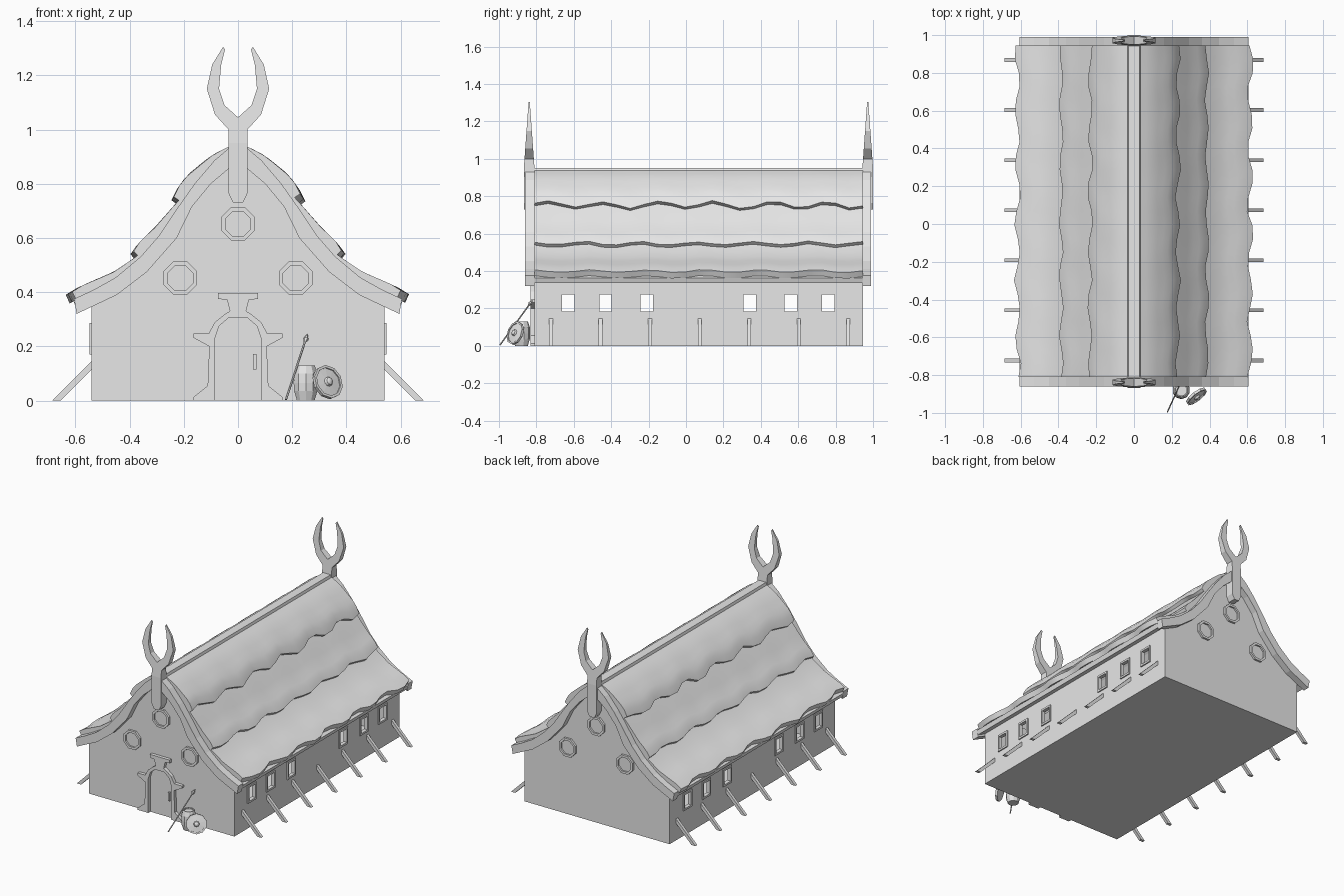
import bpy, bmesh, math, random
from mathutils import Vector

random.seed(4)
old = bpy.data.objects.get("Cube")
if old:
    bpy.data.objects.remove(old, do_unlink=True)

grey = bpy.data.materials.new("pale grey")
grey.use_nodes = True
grey.diffuse_color = (0.8, 0.8, 0.8, 1)
grey.node_tree.nodes["Principled BSDF"].inputs["Base Color"].default_value = (0.8, 0.8, 0.8, 1)

FRONT, BACK, HALF = -0.81, 0.945, 0.54
WINDOWS = [-0.63, -0.43, -0.21, 0.34, 0.56, 0.76]
OUTER = [(0, .95), (.035, .93), (.087, .886), (.16, .8), (.22, .715), (.29, .61),
         (.36, .53), (.45, .455), (.53, .41), (.605, .375)]
INNER = [(0, .88), (.035, .855), (.1, .8), (.17, .715), (.226, .6), (.337, .474), (.447, .39), (.595, .32)]


def finish(bm, name, smooth=False, fix=True):
    if fix:
        bmesh.ops.recalc_face_normals(bm, faces=bm.faces)
    me = bpy.data.meshes.new(name)
    bm.to_mesh(me)
    bm.free()
    me.materials.append(grey)
    ob = bpy.data.objects.new(name, me)
    bpy.context.collection.objects.link(ob)
    if smooth:
        bpy.ops.object.select_all(action='DESELECT')
        ob.select_set(True)
        bpy.context.view_layer.objects.active = ob
        bpy.ops.object.shade_smooth_by_angle(angle=math.radians(40))
    return ob


def prism(name, pts, y0, y1, taper=None):
    """Extrude an x-z outline along y; taper(z) scales the depth."""
    bm = bmesh.new()
    mid = (y0 + y1) / 2
    rows = []
    for y in (y0, y1):
        rows.append([bm.verts.new((x, mid + (y - mid) * (taper(z) if taper else 1), z)) for x, z in pts])
    bm.faces.new(rows[0])
    bm.faces.new(rows[1][::-1])
    n = len(pts)
    for i in range(n):
        j = (i + 1) % n
        bm.faces.new((rows[0][i], rows[0][j], rows[1][j], rows[1][i]))
    return finish(bm, name)


def mirrored(pts):
    """Close a half outline with its mirror image across x = 0."""
    return pts + [(-x, z) for x, z in reversed(pts) if abs(x) > 1e-5]


def panel(name, x, ys, zs, hole):
    """Wall sheet at x with grid cells left out as openings."""
    bm = bmesh.new()
    v = [[bm.verts.new((x, y, z)) for z in zs] for y in ys]
    for i in range(len(ys) - 1):
        for j in range(len(zs) - 1):
            if not hole(i, j):
                f = [v[i][j], v[i + 1][j], v[i + 1][j + 1], v[i][j + 1]]
                bm.faces.new(f if x > 0 else f[::-1])
    return finish(bm, name, fix=False)


def lathe(name, profile, sides, loc, axis=(0, 0, 1), smooth=False):
    """Turn an r-z profile around an axis."""
    rot = Vector(axis).to_track_quat('Z', 'Y')
    bm = bmesh.new()
    rings = []
    for r, z in profile:
        rings.append([bm.verts.new(Vector(loc) + rot @ Vector((r * math.cos(a), r * math.sin(a), z)))
                      for a in (math.tau * (k + .5) / sides for k in range(sides))])
    for a, b in zip(rings, rings[1:]):
        for k in range(sides):
            m = (k + 1) % sides
            bm.faces.new((a[k], a[m], b[m], b[k]))
    bm.faces.new(rings[0][::-1])
    bm.faces.new(rings[-1])
    return finish(bm, name, smooth)


def roof_z(x):
    for (x0, z0), (x1, z1) in zip(OUTER, OUTER[1:]):
        if x <= x1 or x1 == OUTER[-1][0]:
            return z0 + (z1 - z0) * (x - x0) / (x1 - x0)


# Hall shell: gables, floor and pierced side walls
gable = mirrored([(HALF, 0), (HALF, .37)] + [(x, z + .02) for x, z in INNER[-2::-1]])
for name, y in (("front_gable", FRONT), ("back_gable", BACK)):
    bm = bmesh.new()
    f = [bm.verts.new((x, y, z)) for x, z in gable]
    bm.faces.new(f if y < 0 else f[::-1])
    finish(bm, name, fix=False)
bm = bmesh.new()
bm.faces.new([bm.verts.new(p) for p in ((-HALF, FRONT, 0), (-HALF, BACK, 0), (HALF, BACK, 0), (HALF, FRONT, 0))])
finish(bm, "floor", fix=False)
breaks = [FRONT] + [w + d for w in WINDOWS for d in (-.034, .034)] + [BACK]
for side, s in (("left", 1), ("right", -1)):
    panel(side + "_wall", s * HALF, breaks, [0, .182, .275, .37], lambda i, j: i % 2 == 1 and j == 1)
    for w in WINDOWS:
        frame = panel(side + "_window_frame", s * .548, [w - .044, w - .033, w + .033, w + .044],
                      [.17, .183, .274, .287], lambda i, j: i == 1 and j == 1)
        frame.modifiers.new("depth", 'SOLIDIFY').thickness = .025

# Roof deck, end boards and ridge beam
deck = [(x, z - .012) for x, z in OUTER]
under = [(x, z + .015) for x, z in INNER]
for s in (1, -1):
    prism("roof_deck", [(s * x, z) for x, z in deck + under[::-1]], FRONT, BACK)
    for y0, y1 in ((-.86, FRONT), (BACK, .99)):
        prism("gable_board", [(s * x, z) for x, z in OUTER + INNER[::-1]], y0, y1)
prism("ridge_beam", [(-.035, .9), (.035, .9), (.035, .93), (.028, .952), (-.028, .952), (-.035, .93)], -.85, .98)


# Thatch courses with wavy lower edges
def thatch(name, s, x0, x1, lift, wave):
    bm = bmesh.new()
    rows, across = 24, 7
    phase = random.uniform(0, 6)
    grid = []
    for r in range(rows + 1):
        y = FRONT + (BACK - FRONT) * r / rows
        low = x1 + wave * math.sin(y * 21 + phase) + random.uniform(-.3, .3) * wave
        top, bottom = [], []
        for k in range(across + 1):
            t = k / across
            x = x0 + (low - x0) * t
            z = roof_z(x)
            n = Vector((roof_z(x - .03) - roof_z(x + .03), .06)).normalized()
            h = .006 + lift * min(1, 1.3 * t) * (.8 if k == across else 1)
            top.append(bm.verts.new((s * (x + n.x * h), y, z + n.y * h)))
            bottom.append(bm.verts.new((s * (x - n.x * .008), y, z - n.y * .008)))
        grid.append(top + bottom[::-1])
    n = len(grid[0])
    for a, b in zip(grid, grid[1:]):
        for k in range(n):
            m = (k + 1) % n
            bm.faces.new((a[k], a[m], b[m], b[k]))
    bm.faces.new(grid[0])
    bm.faces.new(grid[-1][::-1])
    finish(bm, name, smooth=True)


for side, s in (("left", 1), ("right", -1)):
    thatch(side + "_upper_thatch", s, .032, .205, .036, .013)
    thatch(side + "_middle_thatch", s, .18, .365, .032, .01)
    thatch(side + "_lower_thatch", s, .33, .605, .026, .015)

# Forked horn finials at both ends
fork = mirrored([(.035, .95), (.035, 1.0), (.085, 1.055), (.115, 1.15), (.095, 1.24), (.055, 1.305), (.048, 1.295),
                 (.062, 1.24), (.07, 1.15), (.05, 1.09), (0, 1.045)])
post = mirrored([(.018, .73), (.035, .765), (.035, .95)])
for y0, y1 in ((-.867, -.81), (.943, 1.0)):
    prism("finial_post", post, y0, y1)
    prism("finial_horns", fork, y0, y1, lambda z: 1 - (z - .95) / .36 * .9)

# Octagonal round windows on both gables
for y, d in ((FRONT, -1), (BACK, 1)):
    for x, z in ((0, .652), (.213, .452), (-.213, .452)):
        lathe("round_window", [(.066, -.01), (.066, .014), (.05, .014), (.05, .003)], 8, (x, y, z), (0, d, 0))

# Door surround and handle
jamb = [(.165, 0), (.165, .012), (.112, .055), (.106, .2), (.165, .232), (.165, .247), (.108, .248), (.085, .29),
        (.05, .318), (.03, .33), (.04, .372), (.073, .375), (.073, .397)]
arch = [(.085, 0), (.085, .23), (.07, .275), (.035, .305)]
prism("door_surround", mirrored(jamb) + [(-x, z) for x, z in arch] + arch[::-1], -.832, FRONT)
prism("door_handle", [(.055, .115), (.068, .115), (.068, .172), (.055, .172)], -.822, FRONT)

# Slanting wall braces
for s in (1, -1):
    for k in range(7):
        y = -.722 + k * .265
        prism("wall_brace", [(s * x, z) for x, z in ((.685, 0), (.655, 0), (.535, .12), (.535, .15))], y - .01, y + .01)

# Barrel, shield and spear by the door
lathe("barrel", [(.034, 0), (.045, .035), (.047, .065), (.045, .1), (.035, .13), (.029, .13), (.029, .122)],
      10, (.25, -.88, 0))
facing = Vector((.58, -.75, .3)).normalized()
lathe("shield", [(.064, -.006), (.064, .008), (.054, .008), (.054, .003), (.018, .006), (.014, .016), (.005, .02)],
      10, (.33, -.912, .068), facing)
foot, tip = Vector((.177, -.995, .004)), Vector((.256, -.82, .245))
lathe("spear", [(.004, 0), (.004, .27), (.011, .285), (.001, (tip - foot).length)], 6, foot, tip - foot)
